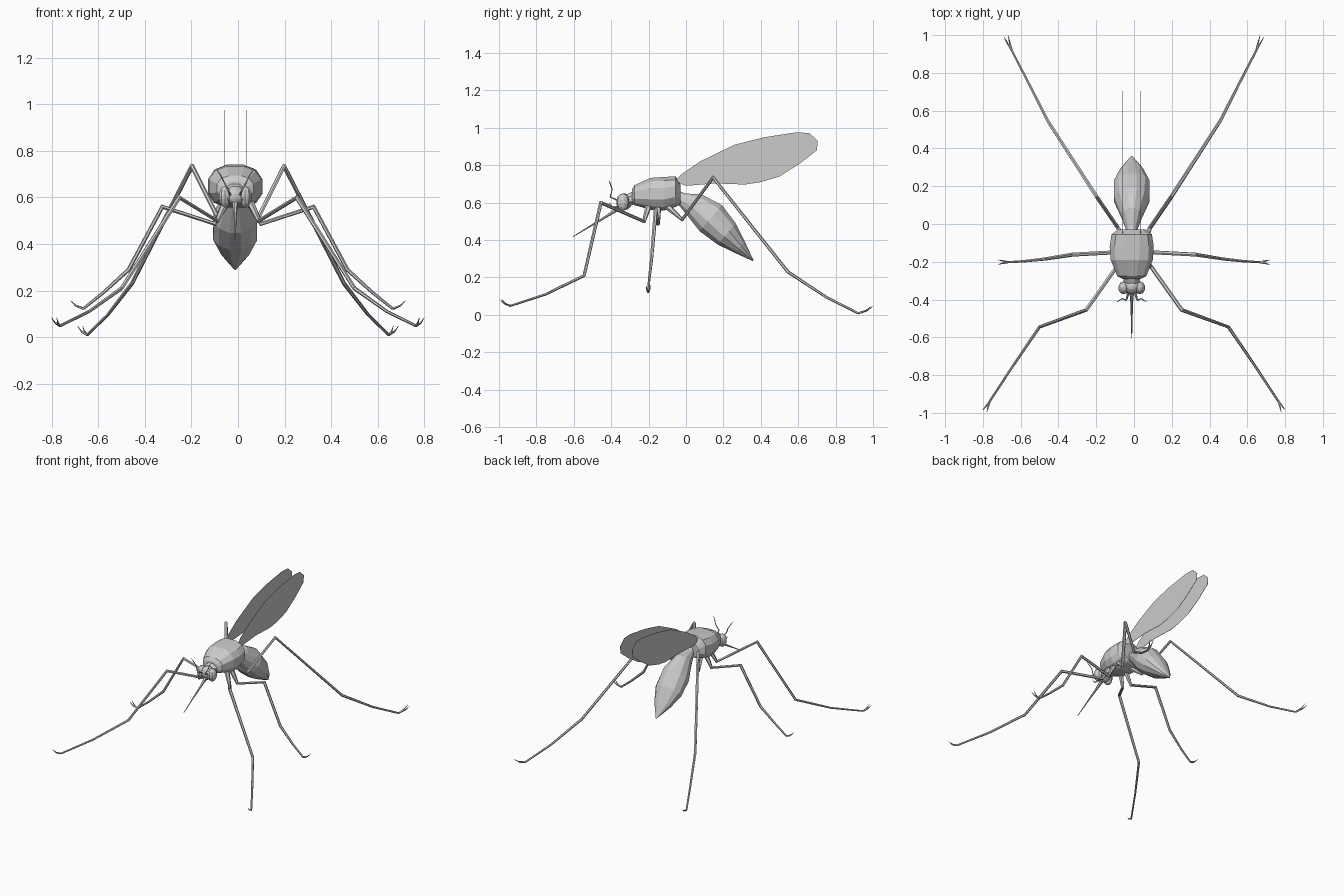
import bpy, bmesh, math
from mathutils import Vector, Matrix

cube = bpy.data.objects.get("Cube")
if cube:
    bpy.data.objects.remove(cube)

grey = bpy.data.materials.new("light grey")
grey.use_nodes = True
GREY = (0.6, 0.6, 0.6, 1)
grey.diffuse_color = GREY
grey.node_tree.nodes["Principled BSDF"].inputs["Base Color"].default_value = GREY

MID = -0.012  # body centre line
SIDES = {"left": 1, "right": -1}


def finish(name, bm):
    bmesh.ops.recalc_face_normals(bm, faces=bm.faces)
    mesh = bpy.data.meshes.new(name)
    bm.to_mesh(mesh)
    bm.free()
    mesh.materials.append(grey)
    obj = bpy.data.objects.new(name, mesh)
    bpy.context.collection.objects.link(obj)
    return obj


def skin(name, rings):
    """Join equal rings of points into a closed solid."""
    bm = bmesh.new()
    loops = [[bm.verts.new(p) for p in ring] for ring in rings]
    n = len(loops[0])
    for a, b in zip(loops, loops[1:]):
        for i in range(n):
            j = (i + 1) % n
            bm.faces.new((a[i], a[j], b[j], b[i]))
    bm.faces.new(loops[0])
    bm.faces.new(loops[-1])
    return finish(name, bm)


def body(name, sections, sides, square=1.0):
    """Loft (y, top, bottom, half width) sections along y."""
    rings = []
    for y, top, bottom, half in sections:
        ring = []
        for i in range(sides):
            a = math.tau * (i + 0.5) / sides
            c, s = math.cos(a), math.sin(a)
            u = math.copysign(abs(c) ** square, c)
            v = math.copysign(abs(s) ** square, s)
            ring.append(Vector((u * half, y, (top + bottom) / 2 + v * (top - bottom) / 2)))
        rings.append(ring)
    return skin(name, rings)


def tube(name, path, radii, sides=6):
    """Tapered rod through the path points."""
    pts = [Vector(p) for p in path]
    rings = []
    for i, p in enumerate(pts):
        before, after = pts[max(i - 1, 0)], pts[min(i + 1, len(pts) - 1)]
        d = ((p - before).normalized() + (after - p).normalized()).normalized()
        u = d.orthogonal().normalized() if i == 0 else (u - d * u.dot(d)).normalized()
        w = d.cross(u)
        rings.append([p + (u * math.cos(math.tau * k / sides)
                           + w * math.sin(math.tau * k / sides)) * radii[i]
                      for k in range(sides)])
    return skin(name, rings)


def ball(name, centre, size, u=10, v=7):
    bm = bmesh.new()
    bmesh.ops.create_uvsphere(bm, u_segments=u, v_segments=v, radius=1)
    bm.transform(Matrix.Translation(centre) @ Matrix.Diagonal((*size, 1)))
    return finish(name, bm)


# Thorax, with a raised hump and a stepped rear plate
thorax = body("thorax", [(-0.29, 0.67, 0.60, 0.05), (-0.275, 0.695, 0.585, 0.08),
                         (-0.19, 0.735, 0.56, 0.115), (-0.12, 0.74, 0.555, 0.12),
                         (-0.055, 0.743, 0.575, 0.11), (-0.03, 0.70, 0.59, 0.075)], 12, 0.8)
thorax.location.x = MID

# Abdomen, lofted straight and then tilted down towards the tip
abdomen = body("abdomen", [(-0.03, 0.03, -0.03, 0.025), (0.0, 0.04, -0.03, 0.03),
                           (0.07, 0.095, -0.042, 0.055), (0.19, 0.124, -0.066, 0.097),
                           (0.31, 0.098, -0.056, 0.098), (0.41, 0.055, -0.028, 0.062),
                           (0.51, 0.009, 0.003, 0.004)], 12)
abdomen.location = (MID, -0.03, 0.62)
abdomen.rotation_euler.x = -math.atan2(0.656, 0.755)

# Neck, head and piercing mouthpart
neck = body("neck", [(-0.32, 0.645, 0.575, 0.04), (-0.27, 0.67, 0.59, 0.055)], 8)
neck.location.x = MID
ball("head", (MID, -0.33, 0.605), (0.05, 0.042, 0.045))
tube("proboscis", [(MID, -0.345, 0.58), (MID, -0.42, 0.53), (MID, -0.605, 0.418)],
     [0.014, 0.007, 0.002])

# Leg paths for the left: hip, coxa end, knee, tibia end, mid foot, foot, tip
LEGS = {
    "front": [(0.05, -0.20, 0.585), (0.09, -0.225, 0.50), (0.253, -0.455, 0.60),
              (0.50, -0.545, 0.21), (0.64, -0.75, 0.11), (0.765, -0.94, 0.048)],
    "middle": [(0.05, -0.15, 0.58), (0.10, -0.15, 0.487), (0.325, -0.162, 0.56),
               (0.47, -0.185, 0.29), (0.58, -0.197, 0.19), (0.665, -0.202, 0.122)],
    "hind": [(0.05, -0.10, 0.58), (0.085, -0.02, 0.51), (0.198, 0.145, 0.735),
             (0.456, 0.545, 0.23), (0.56, 0.75, 0.095), (0.648, 0.92, 0.009)],
}
CLAW_REACH = {"front": (0.025, -0.05, 0.035), "middle": (0.055, 0, 0.035),
              "hind": (0.03, 0.075, 0.037)}
LEG_RADII = [0.018, 0.011, 0.011, 0.009, 0.007, 0.006]

for side, s in SIDES.items():
    mirror = Vector((s, 1, 1))
    for pair, path in LEGS.items():
        pts = [Vector(p) * mirror for p in path]
        tube(f"{pair}_leg_{side}", pts, LEG_RADII)
        # Two small curved claws per foot
        reach = Vector(CLAW_REACH[pair]) * mirror
        spread = reach.cross(Vector((0, 0, 1))).normalized()
        for k in (-1, 1):
            bend = pts[-1] + reach * 0.6 - Vector((0, 0, 0.008)) + spread * 0.007 * k
            tube(f"{pair}_claw_{side}", [pts[-1], bend, pts[-1] + reach + spread * 0.012 * k],
                 [0.006, 0.004, 0.001], 5)

    # Compound eyes
    ball(f"eye_{side}", (MID + s * 0.043, -0.338, 0.603), (0.029, 0.035, 0.046))

    # Hooked antennae and short palps
    tube(f"antenna_{side}", [(MID + s * x, y, z) for x, y, z in
                             [(0.02, -0.36, 0.61), (0.03, -0.405, 0.63), (0.05, -0.395, 0.67),
                              (0.065, -0.405, 0.70), (0.08, -0.412, 0.72)]],
         [0.005, 0.004, 0.003, 0.003, 0.001], 5)
    tube(f"palp_{side}", [(MID + s * 0.015, -0.36, 0.58), (MID + s * 0.025, -0.395, 0.575),
                          (MID + s * 0.035, -0.41, 0.60)], [0.005, 0.004, 0.001], 5)

    # Thin upright wings
    outline = [(-0.06, 0.715), (-0.02, 0.755), (0.075, 0.82), (0.26, 0.91), (0.42, 0.95),
               (0.59, 0.976), (0.66, 0.972), (0.704, 0.93), (0.70, 0.88), (0.61, 0.81),
               (0.50, 0.74), (0.40, 0.71), (0.315, 0.697), (0.155, 0.703), (0.0, 0.69)]
    x = MID + s * 0.048
    skin(f"wing_{side}", [[(x + t, y, z) for y, z in outline] for t in (-0.001, 0.001)])
